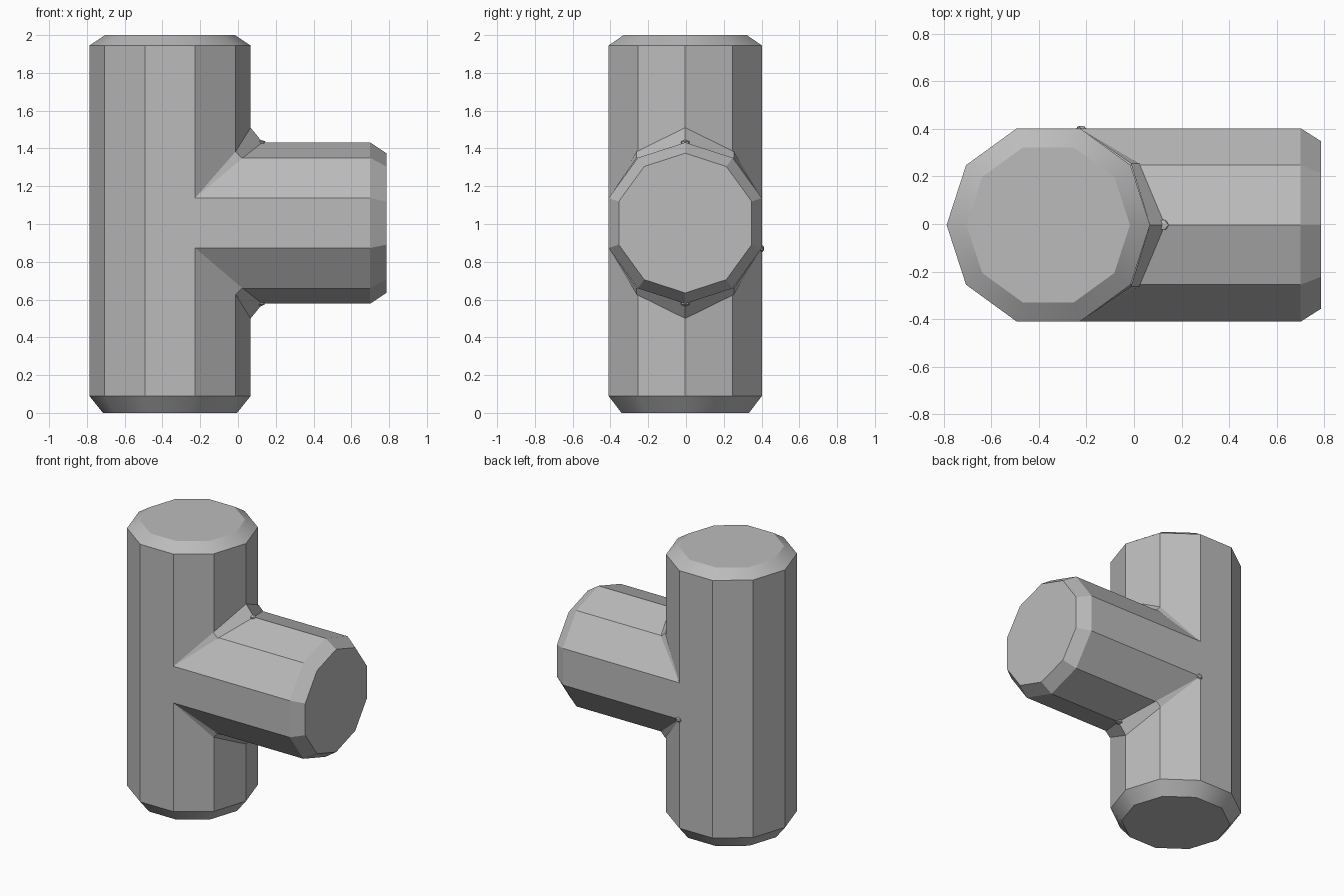
import bpy, bmesh, math
from mathutils import Matrix, Vector

cube = bpy.data.objects.get("Cube")
if cube:
    bpy.data.objects.remove(cube, do_unlink=True)

SIDES, R = 10, 0.427
AXIS_X, AXIS_Y, MID_Z = -0.36, -0.004, 1.005

grey = bpy.data.materials.new("plain grey")
grey.use_nodes = True
colour = (0.5, 0.5, 0.5, 1)
grey.diffuse_color = colour
grey.node_tree.nodes["Principled BSDF"].inputs["Base Color"].default_value = colour


def add_object(name, bm):
    bmesh.ops.recalc_face_normals(bm, faces=bm.faces)
    mesh = bpy.data.meshes.new(name)
    bm.to_mesh(mesh)
    bm.free()
    mesh.materials.append(grey)
    obj = bpy.data.objects.new(name, mesh)
    bpy.context.collection.objects.link(obj)
    return obj


def faceted_tube(name, profile, matrix):
    """Closed ten-sided solid from (radius, height) pairs."""
    bm = bmesh.new()
    rings = []
    for radius, height in profile:
        rings.append([bm.verts.new((radius * math.cos(math.tau * i / SIDES),
                                    radius * math.sin(math.tau * i / SIDES), height))
                      for i in range(SIDES)])
    for low, high in zip(rings, rings[1:]):
        for i in range(SIDES):
            j = (i + 1) % SIDES
            bm.faces.new((low[i], low[j], high[j], high[i]))
    bm.faces.new(rings[0])
    bm.faces.new(rings[-1])
    bm.transform(matrix)
    return add_object(name, bm)


# Upright pipe and side branch, both with chamfered ends
pipe = faceted_tube("tee_pipe", [(0.355, 0), (R, 0.09), (R, 1.945), (0.343, 2)],
                    Matrix.Translation((AXIS_X, AXIS_Y, 0)))
branch = faceted_tube("branch_cutter", [(R, AXIS_X), (R, 0.70), (0.37, 0.785)],
                      Matrix.Translation((0, AXIS_Y, MID_Z)) @ Matrix.Rotation(math.pi / 2, 4, 'Y'))

# Weld the branch to the pipe and clean the flat sides
bpy.context.view_layer.objects.active = pipe
union = pipe.modifiers.new("weld", 'BOOLEAN')
union.operation, union.solver, union.object = 'UNION', 'EXACT', branch
bpy.ops.object.modifier_apply(modifier=union.name)
bpy.data.objects.remove(branch, do_unlink=True)
bm = bmesh.new()
bm.from_mesh(pipe.data)
bmesh.ops.remove_doubles(bm, verts=bm.verts, dist=0.0005)
bmesh.ops.dissolve_limit(bm, angle_limit=math.radians(1), verts=bm.verts, edges=bm.edges)
bm.to_mesh(pipe.data)
bm.free()


# Thin weld strips above and below the joint: (seam on pipe, seam on branch)
def weld_strip(name, flip):
    bm = bmesh.new()
    for side in (-1, 1):
        def point(x, y, z):
            return bm.verts.new((x, AXIS_Y + side * y, MID_Z + flip * z))
        start = point(-0.228, 0.406, 0.132)
        mid_pipe, mid_branch = point(-0.013, 0.258, 0.378), point(0.022, 0.258, 0.343)
        top_pipe, top_branch = point(0.067, 0, 0.505), point(0.13, 0, 0.427)
        bm.faces.new((start, mid_pipe, mid_branch))
        bm.faces.new((mid_pipe, top_pipe, top_branch, mid_branch))
    bmesh.ops.remove_doubles(bm, verts=bm.verts, dist=0.0005)
    return add_object(name, bm)


# Small raised beads on the seam corners
def bead(name, centre, size):
    bm = bmesh.new()
    bmesh.ops.create_icosphere(bm, subdivisions=1, radius=1)
    bm.transform(Matrix.Translation(centre) @ Matrix.Diagonal(Vector((*size, 1))))
    return add_object(name, bm)


parts = [pipe]
for label, flip in (("upper", 1), ("lower", -1)):
    parts.append(weld_strip(label + "_weld", flip))
    parts.append(bead(label + "_weld_bead", (0.12, AXIS_Y, MID_Z + flip * 0.425), (0.028, 0.026, 0.016)))
parts.append(bead("back_weld_bead", (-0.222, 0.402, 0.87), (0.022, 0.012, 0.02)))

# Soft chamfers, crisp long edges
bpy.ops.object.select_all(action='DESELECT')
for part in parts:
    part.select_set(True)
bpy.context.view_layer.objects.active = pipe
bpy.ops.object.shade_smooth_by_angle(angle=math.radians(30))
